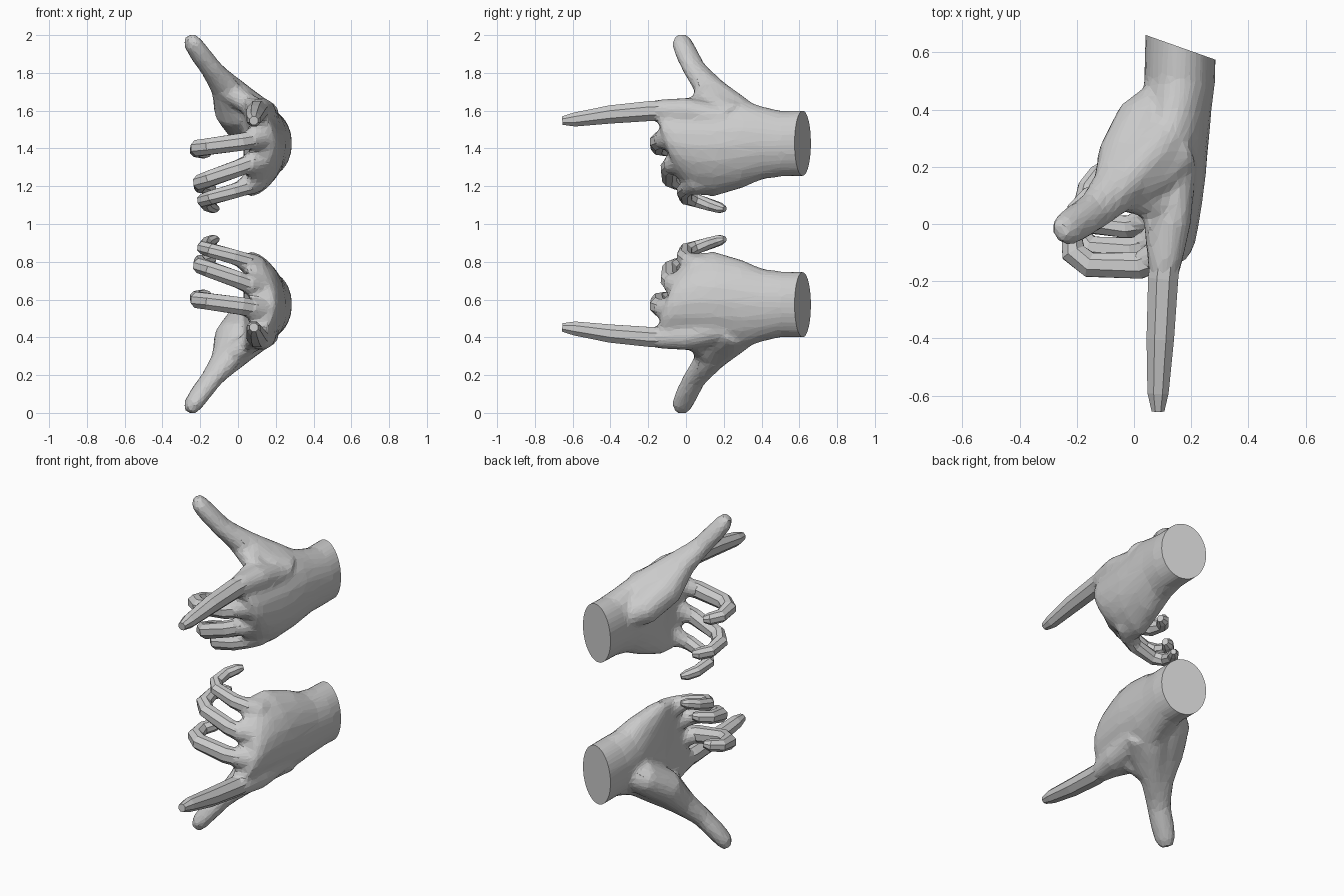
import bpy, bmesh, math
from mathutils import Vector, Matrix

if "Cube" in bpy.data.objects:
    bpy.data.objects.remove(bpy.data.objects["Cube"])


def add_rings(bm, rings):
    """Skin a list of closed rings and cap both ends."""
    rows = [[bm.verts.new(p) for p in r] for r in rings]
    n = len(rows[0])
    for a, b in zip(rows, rows[1:]):
        for i in range(n):
            j = (i + 1) % n
            bm.faces.new((a[i], a[j], b[j], b[i]))
    bm.faces.new(rows[0][::-1])
    bm.faces.new(rows[-1])


def add_tube(bm, path, sides=8, flat=1.0):
    """Tube through (x, y, z, radius) points; flat scales the thickness."""
    pts = [Vector(p[:3]) for p in path]
    rings = []
    for i, p in enumerate(pts):
        t = Vector()
        if i > 0:
            t += (p - pts[i - 1]).normalized()
        if i < len(pts) - 1:
            t += (pts[i + 1] - p).normalized()
        t.normalize()
        side = t.cross(Vector((0, 0, 1))).normalized()
        up = side.cross(t)
        r = path[i][3]
        rings.append([p + side * r * math.cos(a) + up * r * flat * math.sin(a)
                      for a in (math.tau * (k + .5) / sides for k in range(sides))])
    add_rings(bm, rings)


def make_object(name, bm):
    bmesh.ops.recalc_face_normals(bm, faces=bm.faces)
    me = bpy.data.meshes.new(name)
    bm.to_mesh(me)
    bm.free()
    ob = bpy.data.objects.new(name, me)
    bpy.context.collection.objects.link(ob)
    return ob


def apply_modifiers(ob):
    bpy.context.view_layer.update()
    dg = bpy.context.evaluated_depsgraph_get()
    me = bpy.data.meshes.new_from_object(ob.evaluated_get(dg))
    ob.modifiers.clear()
    ob.data = me


# palm and wrist: y, centre x, centre z, half x, half z, bend, shear
PALM = [
    (.74, .165, 1.43, .124, .175, 0, 0),
    (.50, .160, 1.425, .125, .175, 0, 0),
    (.40, .150, 1.43, .122, .195, .01, 0),
    (.30, .145, 1.425, .118, .235, .03, 0),
    (.15, .142, 1.41, .108, .265, .07, 0),
    (.03, .145, 1.41, .088, .260, .09, .03),
    (-.06, .142, 1.42, .075, .225, .08, .06),
    (-.11, .140, 1.43, .055, .185, .07, .06),
]
bm = bmesh.new()
rings = []
for y, cx, cz, hx, hz, bend, shear in PALM:
    angs = [math.tau * k / 20 for k in range(20)]
    rings.append([Vector((cx + hx * math.cos(a) - bend * math.sin(a) ** 2,
                          y - shear * math.sin(a),
                          cz + hz * math.sin(a))) for a in angs])
add_rings(bm, rings)

# thumb and the web of skin joining it to the palm
add_tube(bm, [(.13, .44, 1.47, .09), (.05, .35, 1.51, .12), (-.01, .22, 1.60, .125),
              (-.065, .12, 1.725, .09), (-.14, .045, 1.82, .068), (-.20, .005, 1.90, .066),
              (-.238, -.02, 1.955, .06), (-.260, -.03, 1.995, .038)], 12, .8)
add_tube(bm, [(.15, .36, 1.52, .09), (.075, .25, 1.60, .095), (-.02, .15, 1.695, .077),
              (-.09, .08, 1.77, .06)], 12)
add_tube(bm, [(.15, .25, 1.56, .09), (.08, .17, 1.62, .075), (.0, .12, 1.69, .062)], 12)
add_tube(bm, [(-.06, .11, 1.71, .06), (.03, .08, 1.65, .055), (.11, .05, 1.60, .06)], 12)

# fingers: x, y, z, radius
FINGERS = {
    "index_finger": [(.14, .10, 1.57, .045), (.115, -.08, 1.602, .055), (.102, -.19, 1.598, .057),
                     (.092, -.40, 1.58, .052), (.084, -.59, 1.553, .04), (.084, -.655, 1.547, .024)],
    "middle_finger": [(.14, -.04, 1.46, .04), (.08, -.12, 1.448, .05), (.02, -.145, 1.435, .05),
                      (-.155, -.143, 1.41, .047), (-.212, -.10, 1.402, .046),
                      (-.22, -.02, 1.39, .038), (-.18, .03, 1.38, .035), (-.15, .045, 1.375, .02)],
    "ring_finger": [(.14, .01, 1.345, .04), (.07, -.07, 1.325, .048), (0, -.09, 1.295, .047),
                    (-.15, -.085, 1.24, .045), (-.20, -.04, 1.22, .043),
                    (-.20, .05, 1.20, .037), (-.155, .10, 1.19, .034), (-.125, .115, 1.187, .02)],
    "little_finger": [(.10, .07, 1.235, .04), (.05, .01, 1.20, .045), (-.02, -.01, 1.175, .042),
                      (-.14, 0, 1.14, .039), (-.182, .05, 1.125, .037),
                      (-.165, .13, 1.10, .033), (-.13, .18, 1.085, .029), (-.11, .205, 1.08, .016)],
}
# knuckles: thick finger roots blended into the palm
add_tube(bm, [(.14, .20, 1.55, .08), (.125, 0, 1.595, .075), (.107, -.13, 1.60, .063),
              (.100, -.20, 1.598, .05)], 12)
add_tube(bm, [(.14, .05, 1.46, .07), (.125, -.08, 1.46, .07), (.07, -.12, 1.448, .058),
              (.0, -.145, 1.433, .038)], 12)
add_tube(bm, [(.14, .10, 1.33, .07), (.125, -.01, 1.335, .072), (.06, -.07, 1.318, .058),
              (-.01, -.09, 1.29, .038)], 12)
add_tube(bm, [(.11, .16, 1.24, .06), (.09, .05, 1.228, .066), (.035, .01, 1.197, .052),
              (-.03, -.01, 1.172, .034)], 12)
hand = make_object("upper_hand", bm)

# blend the palm, thumb and knuckles into one skin
m = hand.modifiers.new("blend", 'REMESH')
m.mode = 'VOXEL'
m.voxel_size = .014
m = hand.modifiers.new("soften", 'SMOOTH')
m.factor = .5
m.iterations = 10
m = hand.modifiers.new("facets", 'DECIMATE')
m.ratio = .12
apply_modifiers(hand)

# slanted flat cut at the wrist
bm = bmesh.new()
bm.from_mesh(hand.data)
bmesh.ops.bisect_plane(bm, geom=bm.verts[:] + bm.edges[:] + bm.faces[:],
                       plane_co=(.165, .617, 1.43), plane_no=(.334, .943, 0),
                       clear_outer=True)
bmesh.ops.holes_fill(bm, edges=[e for e in bm.edges if e.is_boundary])
bmesh.ops.recalc_face_normals(bm, faces=bm.faces)
bm.to_mesh(hand.data)
bm.free()

# join the finger tubes to the hand
helpers = []
for name, path in FINGERS.items():
    bm = bmesh.new()
    add_tube(bm, path, 8)
    finger = make_object(name, bm)
    finger.hide_render = True
    helpers.append(finger)
    m = hand.modifiers.new(name, 'BOOLEAN')
    m.operation = 'UNION'
    m.solver = 'EXACT'
    m.object = finger
apply_modifiers(hand)
for h in helpers:
    bpy.data.objects.remove(h)

# lower hand: mirror image about z = 1
lower = hand.copy()
lower.data = hand.data.copy()
lower.name = "lower_hand"
bpy.context.collection.objects.link(lower)
lower.data.transform(Matrix.Translation((0, 0, 2)) @ Matrix.Scale(-1, 4, (0, 0, 1)))
lower.data.flip_normals()
